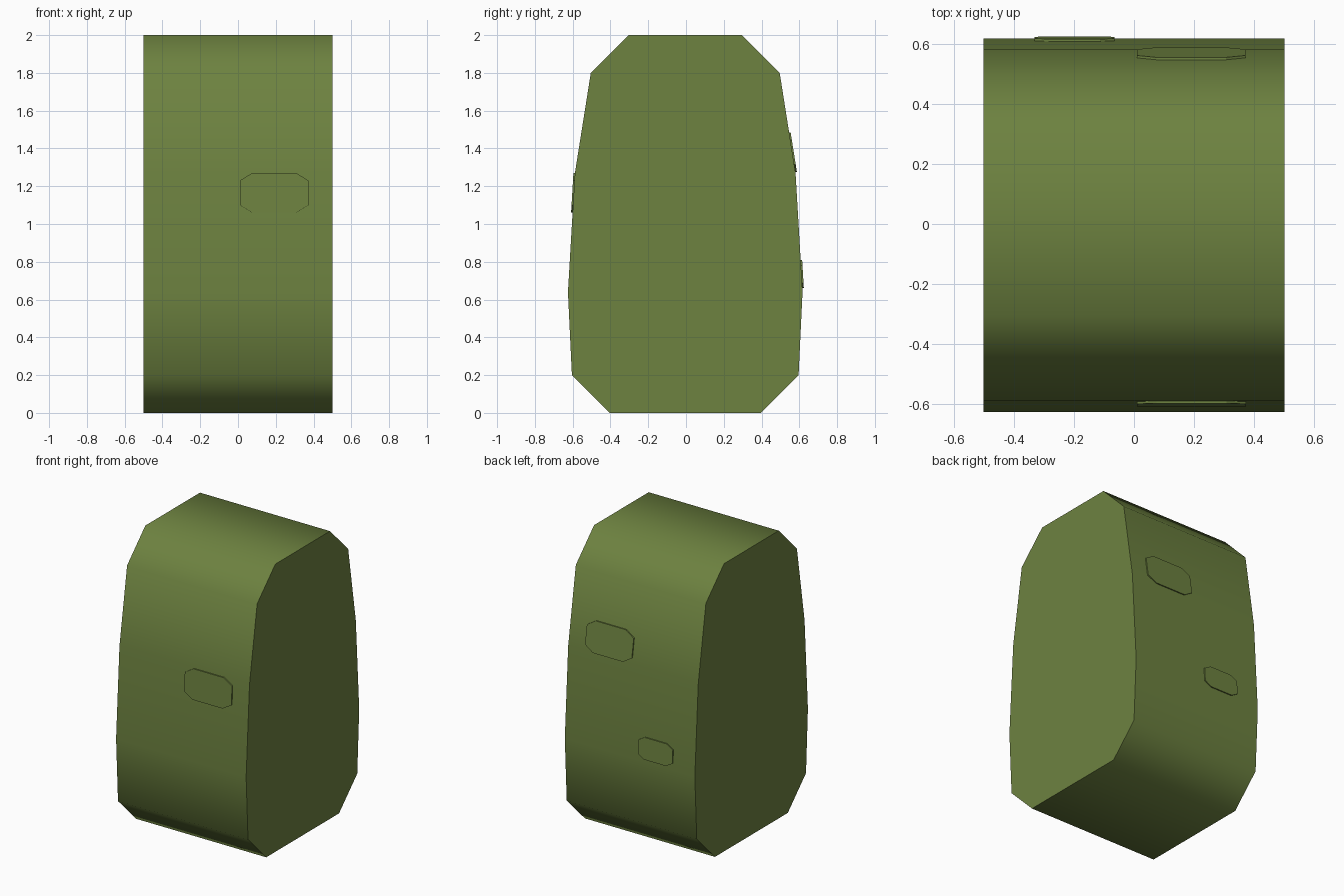
import bpy, bmesh, math
from mathutils import Vector

if "Cube" in bpy.data.objects:
    bpy.data.objects.remove(bpy.data.objects["Cube"])

def material(name, rgb):
    m = bpy.data.materials.new(name)
    m.diffuse_color = (*rgb, 1)
    m.use_nodes = True
    m.node_tree.nodes["Principled BSDF"].inputs["Base Color"].default_value = m.diffuse_color
    return m

green = material("moss_green", (0.153, 0.223, 0.051))
Y0 = -0.004  # body sits slightly forward of centre

def prism(name, base, offset):
    """Extrude a closed outline by an offset vector."""
    bm = bmesh.new()
    face = bm.faces.new([bm.verts.new(p) for p in base])
    ext = bmesh.ops.extrude_face_region(bm, geom=[face])
    moved = [v for v in ext["geom"] if isinstance(v, bmesh.types.BMVert)]
    bmesh.ops.translate(bm, verts=moved, vec=offset)
    bmesh.ops.recalc_face_normals(bm, faces=bm.faces)
    me = bpy.data.meshes.new(name)
    bm.to_mesh(me)
    bm.free()
    me.materials.append(green)
    ob = bpy.data.objects.new(name, me)
    bpy.context.collection.objects.link(ob)
    return ob

# Body: symmetric side profile extruded across x
half = [(0.40, 0), (0.60, 0.20), (0.621, 0.64), (0.584, 1.27), (0.50, 1.80), (0.30, 2.0)]
profile = half + [(-y, z) for y, z in reversed(half)]
body = prism("body", [(-0.5, y + Y0, z) for y, z in profile], Vector((1, 0, 0)))
bpy.context.view_layer.objects.active = body
body.select_set(True)
bpy.ops.object.shade_smooth_by_angle(angle=math.radians(60))

def surface_y(z):
    for (y1, z1), (y2, z2) in zip(half, half[1:]):
        if z1 <= z <= z2:
            return y1 + (y2 - y1) * (z - z1) / (z2 - z1)

def plate(name, side, x0, x1, z0, z1):
    """Thin clipped-corner plate lying on the front (-1) or back (+1) face."""
    w, h = x1 - x0, z1 - z0
    cx, cz = 0.18 * w, 0.19 * h
    pts = [(x0, z0 + cz), (x0, z1 - cz), (x0 + cx, z1), (x1 - cx, z1),
           (x1, z1 - cz), (x1, z0 + cz), (x1 - cx, z0), (x0 + cx, z0)]
    ya, yb = surface_y(z0), surface_y(z1)
    base = [(x, side * (ya + (yb - ya) * (z - z0) / h - 0.001) + Y0, z) for x, z in pts]
    prism(name, base, Vector((0, side * 0.009, 0)))

# Raised patches: one on the front, two on the back
plate("front_patch", -1, 0.01, 0.373, 1.06, 1.27)
plate("back_upper_patch", 1, 0.01, 0.37, 1.275, 1.485)
plate("back_lower_patch", 1, -0.33, -0.065, 0.66, 0.81)
